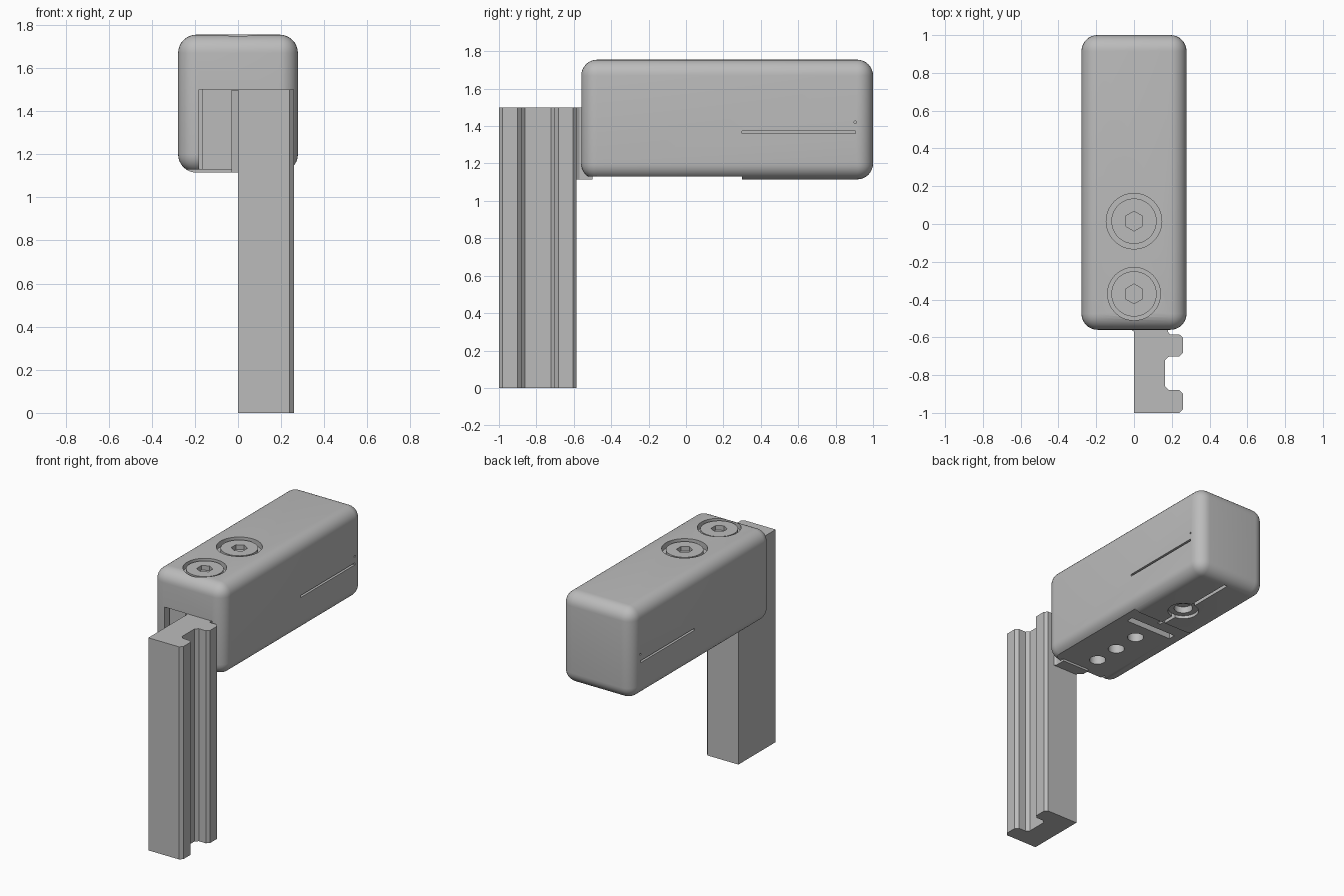
import bpy, bmesh, math
from mathutils import Matrix, Vector

if "Cube" in bpy.data.objects:
    bpy.data.objects.remove(bpy.data.objects["Cube"])

grey = bpy.data.materials.new("plain grey")
grey.use_nodes = True
COLOUR = (0.5, 0.5, 0.5, 1)
grey.diffuse_color = COLOUR
grey.node_tree.nodes["Principled BSDF"].inputs["Base Color"].default_value = COLOUR


def finish(name, bm):
    bmesh.ops.recalc_face_normals(bm, faces=bm.faces)
    mesh = bpy.data.meshes.new(name)
    bm.to_mesh(mesh)
    bm.free()
    mesh.materials.append(grey)
    obj = bpy.data.objects.new(name, mesh)
    bpy.context.collection.objects.link(obj)
    return obj


def box(name, lo, hi, bevel=0):
    bm = bmesh.new()
    lo, hi = Vector(lo), Vector(hi)
    mat = Matrix.Translation((lo + hi) / 2) @ Matrix.Diagonal((*(hi - lo), 1))
    bmesh.ops.create_cube(bm, size=1, matrix=mat)
    if bevel:
        bmesh.ops.bevel(bm, geom=bm.edges[:], offset=bevel, segments=8,
                        profile=0.5, affect='EDGES')
    return finish(name, bm)


def cylinder(name, x, y, z0, z1, r, sides=48, axis='Z'):
    bm = bmesh.new()
    mat = Matrix.Translation((x, y, (z0 + z1) / 2))
    if axis == 'X':
        mat = mat @ Matrix.Rotation(math.pi / 2, 4, 'Y')
    bmesh.ops.create_cone(bm, cap_ends=True, segments=sides, radius1=r,
                          radius2=r, depth=z1 - z0, matrix=mat)
    return finish(name, bm)


def prism(name, points, z0, z1):
    bm = bmesh.new()
    face = bm.faces.new([bm.verts.new((x, y, z0)) for x, y in points])
    top = bmesh.ops.extrude_face_region(bm, geom=[face])["geom"]
    verts = [v for v in top if isinstance(v, bmesh.types.BMVert)]
    bmesh.ops.translate(bm, verts=verts, vec=(0, 0, z1 - z0))
    return finish(name, bm)


def cut(target, cutters):
    bpy.context.view_layer.objects.active = target
    for cutter in cutters:
        cutter.hide_render = True
        mod = target.modifiers.new("cut", 'BOOLEAN')
        mod.operation, mod.solver, mod.object = 'DIFFERENCE', 'EXACT', cutter
        bpy.ops.object.modifier_apply(modifier=mod.name)
        bpy.data.objects.remove(cutter)


def smooth(obj):
    bpy.ops.object.select_all(action='DESELECT')
    obj.select_set(True)
    bpy.context.view_layer.objects.active = obj
    bpy.ops.object.shade_smooth_by_angle(angle=math.radians(30))


# Rounded housing, slightly deeper at the back
SCREWS = ((0.015, 0.147), (-0.37, 0.14))
TOP, BASE = 1.755, 1.115
housing = box("housing", (-0.278, -0.56, BASE), (0.278, 1, TOP), 0.085)
cutters = [
    box("step", (-0.4, -0.7, 1), (0.4, 0.3, 1.13)),
    box("front_pocket", (-0.18, -0.7, 1), (0.19, -0.5, 1.5)),
    box("cross_slot", (-0.18, 0.145, 1), (0.18, 0.195, 1.2)),
    box("long_slit", (-0.012, 0.25, 1), (0.012, 0.93, 1.16)),
    cylinder("rear_bore", 0, 0.5, 1, 1.19, 0.1),
]
for y, r in SCREWS:
    cutters.append(cylinder("counterbore", 0, y, TOP - 0.04, 2, r))
for y in (-0.37, -0.18, 0.015):
    cutters.append(cylinder("base_hole", 0, y, 1, 1.28, 0.053, 32))
for s in (-1, 1):
    x = s * 0.278
    cutters.append(box("side_slit", (x - 0.02, 0.3, 1.361), (x + 0.02, 0.905, 1.375)))
    cutters.append(cylinder("side_dot", x, 0.905, 1.40, 1.44, 0.007, 12, 'X'))
cut(housing, cutters)
smooth(housing)

# Socket screws in the top
for i, (y, r) in enumerate(SCREWS):
    head = cylinder(f"screw_{i + 1}", 0, y, TOP - 0.06, TOP - 0.008, 0.12)
    cut(head, [cylinder("hex", 0, y, TOP - 0.045, 2, 0.052, 6)])
    smooth(head)

# Sleeve in the rear bore
sleeve = cylinder("rear_sleeve", 0, 0.5, 1.135, 1.2, 0.098)
cut(sleeve, [cylinder("sleeve_hole", 0, 0.5, 1, 1.18, 0.06)])
smooth(sleeve)

# Flat insert filling the front pocket
box("mount_insert", (-0.165, -0.53, 1.13), (0.185, -0.45, 1.5))

# Grooved post, drawn as half a channel and mirrored about its middle
MID = -0.79
half = [(0, 0.21), (0.24, 0.21), (0.26, 0.19), (0.26, 0.11),
        (0.24, 0.09), (0.185, 0.09), (0.165, 0.07)]
profile = [(x, MID - d) for x, d in half] + [(x, MID + d * 0.98) for x, d in reversed(half)]
prism("post", profile, 0, 1.5)

# Tab joining the post to the insert
prism("post_tab", [(0, -0.6), (0.2, -0.6), (0.18, -0.57), (0.18, -0.5),
                   (-0.03, -0.5), (-0.03, -0.55), (0, -0.57)], 1.115, 1.499)
